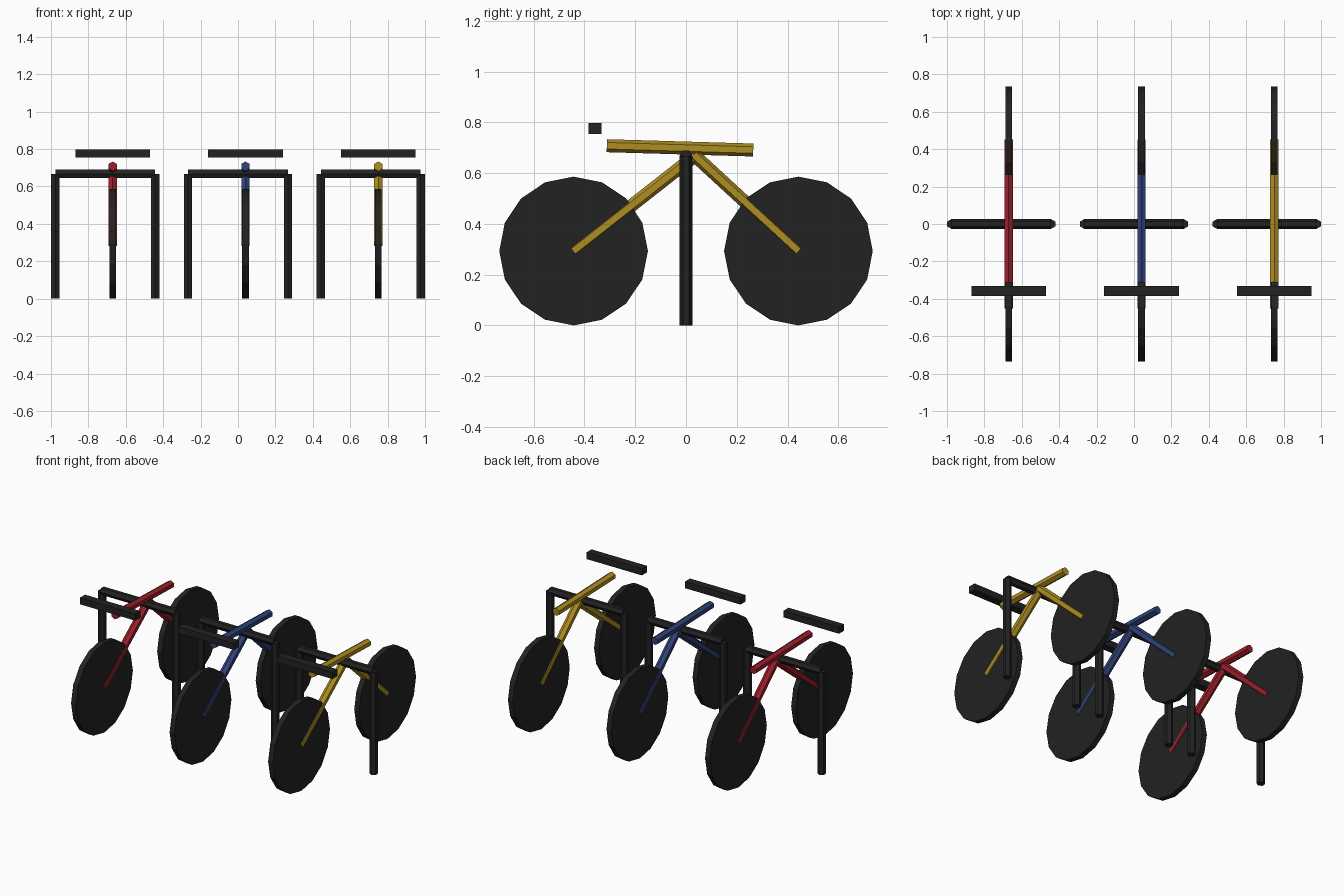
import bpy
import math
from mathutils import Vector, Matrix

default = bpy.data.objects.get("Cube")
if default:
    bpy.data.objects.remove(default, do_unlink=True)


def make_material(name, rgb):
    mat = bpy.data.materials.new(name)
    mat.use_nodes = True
    mat.diffuse_color = (*rgb, 1)
    mat.node_tree.nodes["Principled BSDF"].inputs["Base Color"].default_value = (*rgb, 1)
    return mat


def tube(name, start, end, radius, mat, sides=6, side_axis=(1, 0, 0)):
    """Prism from start to end, with one pair of flat faces square to side_axis."""
    start, end = Vector(start), Vector(end)
    along = (end - start).normalized()
    flat = Vector(side_axis)
    corner = along.cross(flat)
    bpy.ops.mesh.primitive_cylinder_add(vertices=sides, radius=radius, depth=(end - start).length)
    obj = bpy.context.object
    obj.name = name
    # The primitive has a corner on its local y axis
    rotation = Matrix((flat, corner, along)).transposed()
    obj.matrix_world = Matrix.Translation((start + end) / 2) @ rotation.to_4x4()
    obj.data.materials.append(mat)
    return obj


def bar(name, centre, size, mat):
    bpy.ops.mesh.primitive_cube_add(size=1, location=centre)
    obj = bpy.context.object
    obj.name = name
    obj.scale = size
    obj.data.materials.append(mat)


black = make_material("black", (0.016, 0.016, 0.016))
paints = {
    "red": make_material("red", (0.33, 0.014, 0.025)),
    "blue": make_material("blue", (0.03, 0.055, 0.19)),
    "yellow": make_material("yellow", (0.42, 0.27, 0.016)),
}

R = 0.0255          # tube radius
HALF = 0.267        # half the stand width
TOP = 0.668         # stand rail height
AXLE_Y, AXLE_Z = 0.443, 0.293

for i, (label, paint) in enumerate(paints.items()):
    stand_x = (i - 1) * 0.71
    x = stand_x + 0.04

    # Parking stand
    for side, s in (("right", -1), ("left", 1)):
        px = stand_x + s * HALF
        tube(f"{label}_stand_post_{side}", (px, 0, 0), (px, 0, TOP), R, black)
    tube(f"{label}_stand_rail", (stand_x - HALF, 0, TOP), (stand_x + HALF, 0, TOP), R, black,
         side_axis=(0, 0, 1))

    # Wheels
    for end, s in (("front", -1), ("rear", 1)):
        y = s * AXLE_Y
        tube(f"{label}_{end}_wheel", (x - 0.0175, y, AXLE_Z), (x + 0.0175, y, AXLE_Z), 0.293,
             black, sides=16, side_axis=(0, 0, 1))

    # Frame tubes and handlebar
    tube(f"{label}_top_tube", (x, -0.312, 0.708), (x, 0.265, 0.691), R, paint)
    tube(f"{label}_front_fork", (x, -AXLE_Y, AXLE_Z), (x, 0.025, 0.66), R, paint)
    tube(f"{label}_rear_fork", (x, AXLE_Y, AXLE_Z), (x, 0.03, 0.673), R, paint)
    bar(f"{label}_handlebar", (x, -0.358, 0.776), (0.4, 0.052, 0.043), black)
